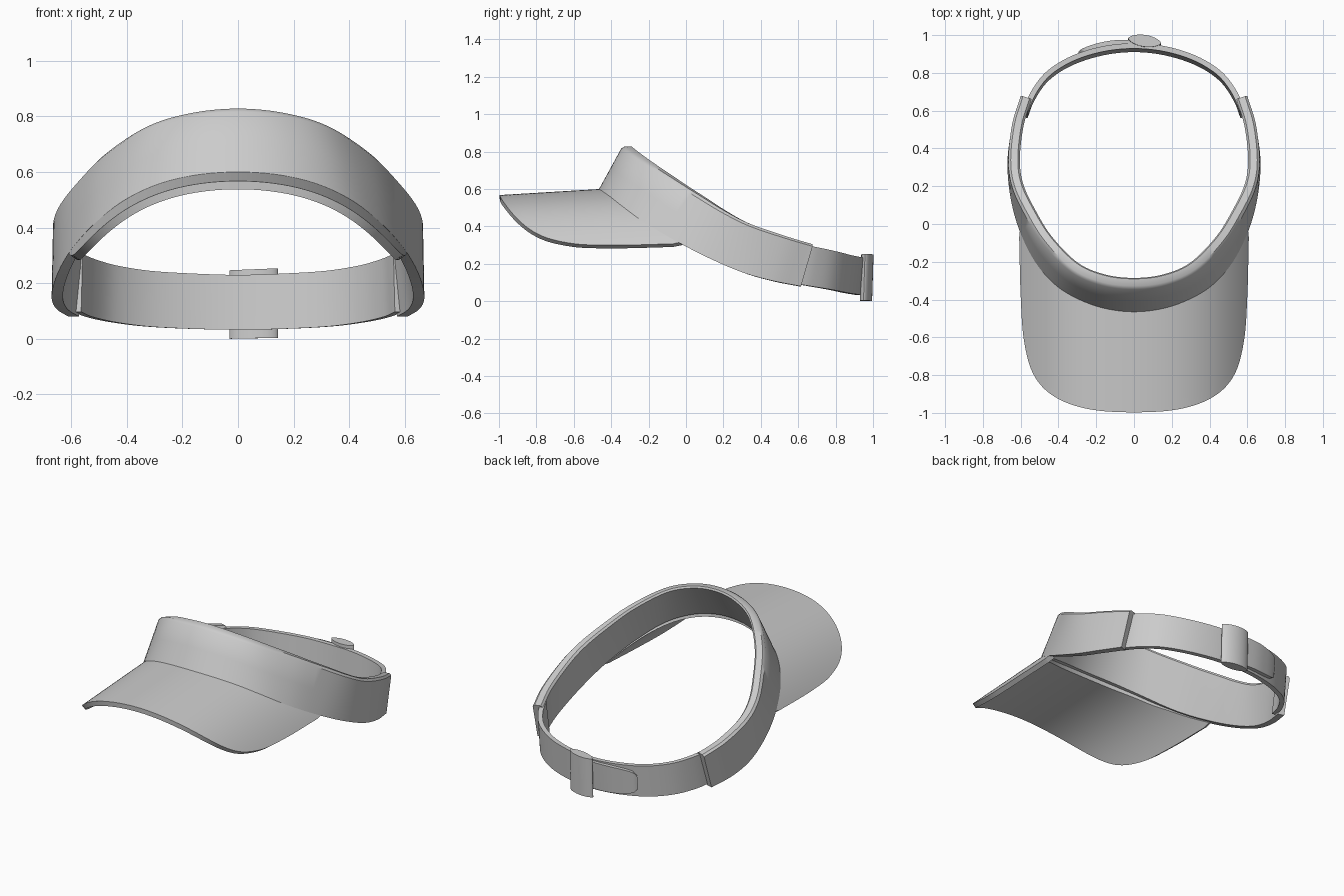
import bpy, bmesh, math
from mathutils import Vector

if "Cube" in bpy.data.objects:
    bpy.data.objects.remove(bpy.data.objects["Cube"])


def spline(pts, per=6):
    # Catmull-Rom curve through the points
    p = [Vector(q) for q in pts]
    p = [2 * p[0] - p[1]] + p + [2 * p[-1] - p[-2]]
    out = []
    for i in range(1, len(p) - 2):
        a, b, c, d = p[i - 1:i + 3]
        for k in range(per):
            t = k / per
            out.append(0.5 * (2 * b + (c - a) * t + (2 * a - 5 * b + 4 * c - d) * t * t
                              + (3 * b - a - 3 * c + d) * t ** 3))
    return out + [p[-2]]


def mirrored(pts):
    # half path starting on the centre line -> full path, left to right
    return [(-q[0],) + tuple(q[1:]) for q in pts[:0:-1]] + list(pts)


def loft(name, rings, angle=35):
    bm = bmesh.new()
    vs = [[bm.verts.new(p) for p in r] for r in rings]
    n = len(rings[0])
    for a, b in zip(vs, vs[1:]):
        for j in range(n):
            k = (j + 1) % n
            bm.faces.new((a[j], a[k], b[k], b[j]))
    bm.faces.new(vs[0])
    bm.faces.new(vs[-1])
    bmesh.ops.recalc_face_normals(bm, faces=bm.faces)
    me = bpy.data.meshes.new(name)
    bm.to_mesh(me)
    bm.free()
    ob = bpy.data.objects.new(name, me)
    bpy.context.collection.objects.link(ob)
    bpy.ops.object.select_all(action='DESELECT')
    ob.select_set(True)
    bpy.context.view_layer.objects.active = ob
    bpy.ops.object.shade_smooth_by_angle(angle=math.radians(angle))
    return ob


def wall(name, top, bottom, thick_bottom, thick_top, profile):
    # upright strip between two edge curves, thickened towards the head
    top, bottom = spline(top), spline(bottom)
    rings = []
    for i, (t, b) in enumerate(zip(top, bottom)):
        lo, hi = max(i - 1, 0), min(i + 1, len(top) - 1)
        tan = top[hi] - top[lo] + bottom[hi] - bottom[lo]
        inward = Vector((-tan.y, tan.x, 0)).normalized()
        if inward.dot(Vector((0, 0.3, 0)) - Vector((b.x, b.y, 0))) < 0:
            inward = -inward
        rings.append([b.lerp(t, v) + inward * u * (thick_bottom + (thick_top - thick_bottom) * v)
                      for u, v in profile])
    return loft(name, rings)


ROUNDED = [(0, 0), (0, .5), (0, .95), (.2, 1), (.8, 1), (1, .95), (1, .5), (1, 0)]
FLAT = [(0, 0), (0, .5), (0, 1), (1, 1), (1, .5), (1, 0)]

# Wide front headband
band_top = [(0, -.34, .828), (.17, -.32, .812), (.33, -.25, .765), (.48, -.1, .67), (.58, .06, .57),
            (.645, .2, .485), (.665, .34, .415), (.645, .53, .35), (.6, .68, .305)]
band_bottom = [(0, -.465, .60), (.2, -.435, .58), (.38, -.35, .515), (.51, -.22, .42), (.6, -.05, .32),
               (.65, .12, .232), (.67, .3, .155), (.655, .46, .11), (.61, .615, .08)]
wall("headband", mirrored(band_top), mirrored(band_bottom), .04, .062, ROUNDED)

# Narrow rear strap, tucked into the headband ends
strap_top = [(0, .957, .23), (.17, .94, .235), (.33, .89, .245), (.46, .81, .265),
             (.54, .71, .287), (.585, .61, .305)]
strap_bottom = [(0, .938, .033), (.17, .92, .036), (.34, .865, .045), (.47, .78, .062),
                (.55, .67, .08), (.59, .57, .097)]
wall("rear_strap", mirrored(strap_top), mirrored(strap_bottom), .028, .028, FLAT)

# Loose strap end lying over the strap
tab_top = [(.06, .975, .222), (-.1, .973, .222), (-.2, .955, .217), (-.27, .93, .205), (-.295, .91, .18)]
tab_bottom = [(.06, .957, .045), (-.1, .957, .048), (-.2, .94, .055), (-.27, .918, .07), (-.295, .9, .095)]
wall("strap_end", tab_top, tab_bottom, .024, .024, FLAT)

# Lens-shaped buckle sleeve
buckle = []
for z, y in ((0.002, .962), (.125, .966), (.25, .97)):
    ring = []
    for k in range(28):
        a = 2 * math.pi * k / 28
        x, d = .087 * math.cos(a), .031 * math.sin(a) * abs(math.sin(a)) ** .3
        ring.append((.056 + x + .15 * d, y + d - .15 * x, z + .04 * x * (1 if z > .2 else .5)))
    buckle.append(ring)
loft("buckle", buckle)


# Curved brim, arched across its width
def arch(x, y):
    return .6 - .496 * x ** 2 - .974 * x ** 4 + .06 * (y + .46)


inner = [(0, -.445), (.2, -.418), (.38, -.33), (.48, -.23), (.54, -.145), (.58, -.07), (.603, -.02)]
outer = [(0, -.997), (.24, -.98), (.42, -.915), (.53, -.8), (.582, -.62), (.6, -.38), (.608, -.07)]
to3 = lambda pts: [(x, y, 0) for x, y in mirrored(pts)]
rings = []
for a, b in zip(spline(to3(inner), 8), spline(to3(outer), 8)):
    upper, lower = [], []
    for k in range(11):
        p = a.lerp(b, k / 10)
        p.z = arch(p.x, p.y)
        slope = -.992 * p.x - 3.896 * p.x ** 3
        normal = Vector((-slope, -.06, 1)).normalized()
        upper.append(p)
        lower.append(p - normal * .03)
    rings.append(upper + lower[::-1])
loft("brim", rings)
